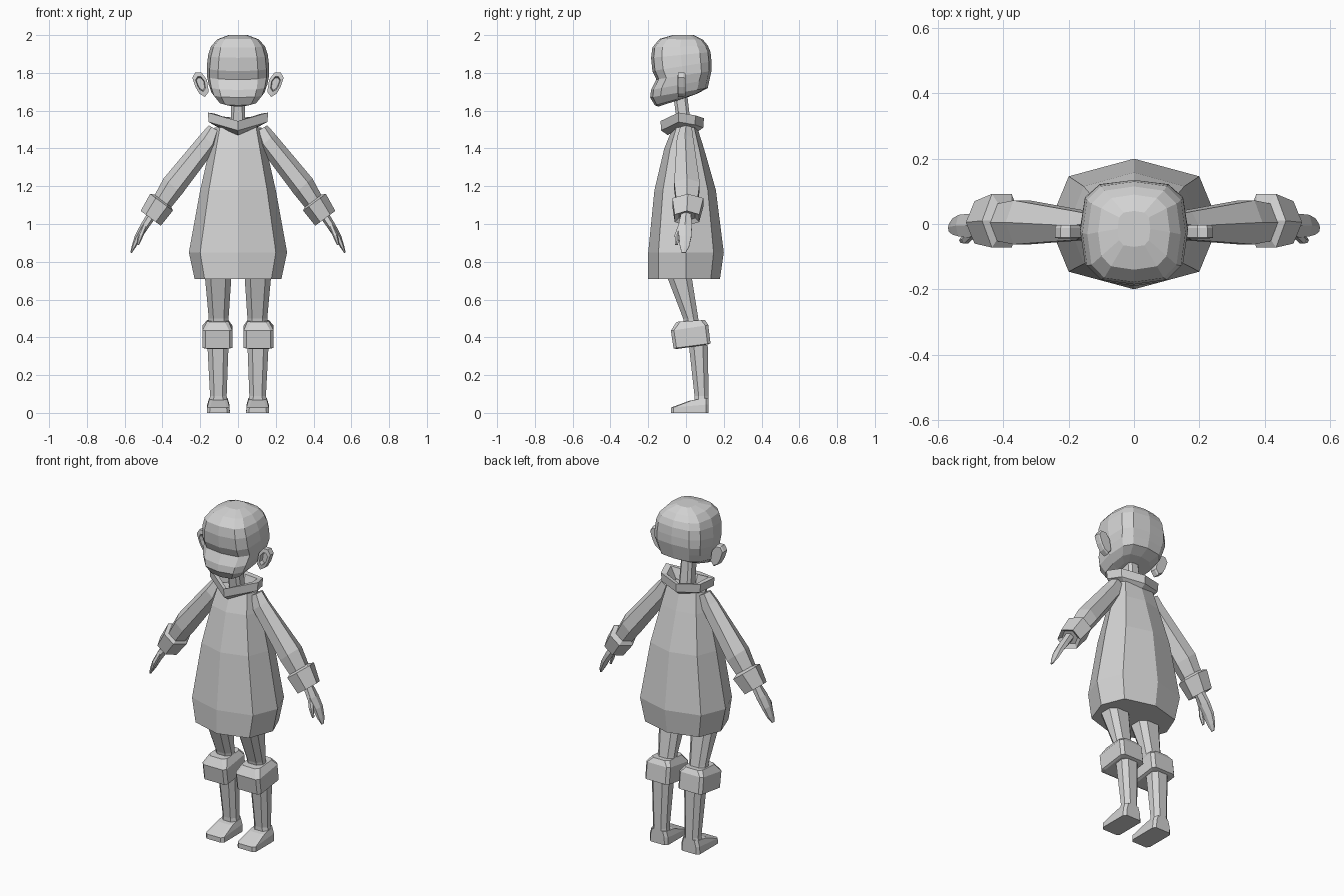
import bpy, bmesh, math
from mathutils import Vector

grey = bpy.data.materials.new("plain_grey")
grey.diffuse_color = (0.65, 0.65, 0.65, 1)


def loft(name, rings, mirror=False, caps=True):
    """Skin a list of equal-length point rings, flat shaded."""
    bm = bmesh.new()
    vs = [[bm.verts.new(p) for p in r] for r in rings]
    n = len(rings[0])
    for a, b in zip(vs, vs[1:]):
        for i in range(n):
            j = (i + 1) % n
            bm.faces.new((a[i], a[j], b[j], b[i]))
    if caps:
        bm.faces.new(vs[0][::-1])
        bm.faces.new(vs[-1])
    bmesh.ops.recalc_face_normals(bm, faces=bm.faces)
    me = bpy.data.meshes.new(name)
    bm.to_mesh(me)
    bm.free()
    me.materials.append(grey)
    ob = bpy.data.objects.new(name, me)
    bpy.context.collection.objects.link(ob)
    if mirror:
        ob.modifiers.new("mirror", 'MIRROR').use_clip = False
    return ob


def box_ring(x0, x1, y0, y1, z0, z1, c):
    """Rectangle with cut corners; z runs from z0 at the front to z1 at the back."""
    pts = [(x0 + c, y0), (x1 - c, y0), (x1, y0 + c), (x1, y1 - c),
           (x1 - c, y1), (x0 + c, y1), (x0, y1 - c), (x0, y0 + c)]
    return [(x, y, z0 + (z1 - z0) * (y - y0) / (y1 - y0)) for x, y in pts]


def limb_ring(x, y, z, dx, dz, across, depth, n=6):
    """Ring square to the direction (dx, dz) in the xz plane."""
    u = Vector((-dz, 0, dx)).normalized() * across
    v = Vector((0, depth, 0))
    return [Vector((x, y, z)) + u * math.cos(k * math.tau / n) + v * math.sin(k * math.tau / n)
            for k in range(n)]


# Tunic: eight-sided bell
def tunic_ring(z, w, f, b):
    a, d = 0.77 * w, 0.73
    return [(0, -f, z), (a, -f * d, z), (w, 0, z), (a, b * d, z),
            (0, b, z), (-a, b * d, z), (-w, 0, z), (-a, -f * d, z)]


loft("tunic", [tunic_ring(*r) for r in [
    (0.71, 0.23, 0.20, 0.18), (0.85, 0.26, 0.20, 0.20), (1.18, 0.20, 0.167, 0.158),
    (1.40, 0.15, 0.115, 0.095), (1.51, 0.125, 0.07, 0.06)]])


# Collar: flared six-sided band with a dipped front
def collar_ring(s, dz):
    pts = [(0, -0.135, 1.545), (0.16, -0.04, 1.59), (0.13, 0.05, 1.575),
           (0, 0.095, 1.56), (-0.13, 0.05, 1.575), (-0.16, -0.04, 1.59)]
    return [(x * s, -0.02 + (y + 0.02) * s, z + dz) for x, y, z in pts]


loft("collar", [collar_ring(0.66, -0.075), collar_ring(0.97, -0.05), collar_ring(1, 0),
                collar_ring(0.78, -0.005), collar_ring(0.55, -0.07)], caps=False)

# Neck
loft("neck", [box_ring(-0.04, 0.04, -0.04, 0.03, 1.48, 1.48, 0.015),
              box_ring(-0.035, 0.035, -0.07, 0.005, 1.70, 1.70, 0.015)])


# Head: rounded block with chin, eye hollow and brow
def head_ring(w, yf, yb, zf, zb, n=12):
    pts = []
    for k in range(n):
        a = k * math.tau / n
        c, s = math.cos(a), math.sin(a)
        c = math.copysign(abs(c) ** 0.65, c) if abs(c) > 1e-6 else 0
        s = math.copysign(abs(s) ** 0.65, s) if abs(s) > 1e-6 else 0
        t = (s + 1) / 2
        pts.append((w * c, yf + (yb - yf) * t, zf + (zb - zf) * t))
    return pts


loft("head", [head_ring(*r) for r in [
    (0.06, -0.145, 0.01, 1.622, 1.672), (0.105, -0.165, 0.06, 1.628, 1.69),
    (0.14, -0.19, 0.115, 1.67, 1.72), (0.155, -0.185, 0.125, 1.71, 1.765),
    (0.165, -0.157, 0.135, 1.765, 1.81), (0.165, -0.178, 0.135, 1.81, 1.86),
    (0.158, -0.185, 0.13, 1.88, 1.91), (0.143, -0.178, 0.115, 1.935, 1.945),
    (0.11, -0.14, 0.09, 1.98, 1.975), (0.05, -0.07, 0.04, 2.0, 2.0)]])

# Ears: flat plates with a sunken front
ear = [(0.155, 1.70), (0.175, 1.672), (0.205, 1.69), (0.225, 1.725), (0.242, 1.775),
       (0.225, 1.803), (0.195, 1.803), (0.165, 1.765)]


def ear_ring(s, y):
    return [(0.198 + (x - 0.198) * s, y, 1.745 + (z - 1.745) * s) for x, z in ear]


loft("ear", [ear_ring(0.9, -0.003), ear_ring(1, -0.012), ear_ring(1, -0.042),
             ear_ring(0.6, -0.045), ear_ring(0.5, -0.022)], mirror=True)

# Sleeves, cuffs, hands and thumbs
loft("sleeve", [limb_ring(*r) for r in [
    (0.125, 0, 1.505, 0.5, -0.86, 0.035, 0.035), (0.155, -0.005, 1.44, 0.6, -0.77, 0.055, 0.05),
    (0.345, 0.005, 1.20, 0.65, -0.75, 0.064, 0.078), (0.425, 0.005, 1.08, 0.6, -0.8, 0.05, 0.06)]],
    mirror=True)
loft("cuff", [limb_ring(*r) for r in [
    (0.395, 0.01, 1.125, 0.59, -0.8, 0.05, 0.06), (0.405, 0.01, 1.115, 0.59, -0.8, 0.075, 0.095),
    (0.462, 0.005, 1.03, 0.59, -0.8, 0.066, 0.075), (0.455, 0.005, 1.045, 0.59, -0.8, 0.045, 0.05)]],
    mirror=True)
loft("hand", [limb_ring(*r) for r in [
    (0.455, 0, 1.05, 0.5, -0.85, 0.025, 0.03), (0.497, -0.005, 0.985, 0.5, -0.85, 0.022, 0.042),
    (0.53, -0.005, 0.93, 0.45, -0.9, 0.018, 0.038), (0.552, -0.008, 0.88, 0.35, -0.94, 0.011, 0.028),
    (0.566, -0.012, 0.848, 0.35, -0.94, 0.004, 0.012)]], mirror=True)
loft("thumb", [limb_ring(*r) for r in [
    (0.49, -0.025, 1.0, 0.4, -0.9, 0.013, 0.015), (0.515, -0.047, 0.94, 0.4, -0.9, 0.014, 0.015),
    (0.53, -0.05, 0.89, 0.4, -0.9, 0.006, 0.008)]], mirror=True)

# Legs: cut-corner thigh and calf, knee pad, foot
loft("thigh", [box_ring(*r) for r in [
    (0.05, 0.155, 0.0, 0.08, 0.42, 0.42, 0.025), (0.05, 0.155, -0.015, 0.065, 0.50, 0.50, 0.025),
    (0.035, 0.175, -0.10, 0.03, 0.72, 0.72, 0.03)]], mirror=True)
loft("knee_pad", [box_ring(*r) for r in [
    (0.045, 0.175, -0.05, 0.115, 0.338, 0.362, 0.02), (0.03, 0.188, -0.066, 0.13, 0.342, 0.368, 0.016),
    (0.03, 0.188, -0.08, 0.118, 0.435, 0.465, 0.016), (0.05, 0.165, -0.05, 0.10, 0.482, 0.492, 0.02)]],
    mirror=True)
loft("calf", [box_ring(*r) for r in [
    (0.05, 0.16, 0.045, 0.12, 0.03, 0.03, 0.022), (0.06, 0.148, 0.045, 0.12, 0.09, 0.09, 0.022),
    (0.05, 0.162, 0.015, 0.115, 0.36, 0.36, 0.026)]], mirror=True)
loft("foot", [box_ring(*r) for r in [
    (0.043, 0.165, -0.08, 0.12, 0.0, 0.0, 0.015), (0.045, 0.163, -0.08, 0.12, 0.028, 0.045, 0.015),
    (0.055, 0.153, 0.02, 0.12, 0.065, 0.08, 0.015)]], mirror=True)
